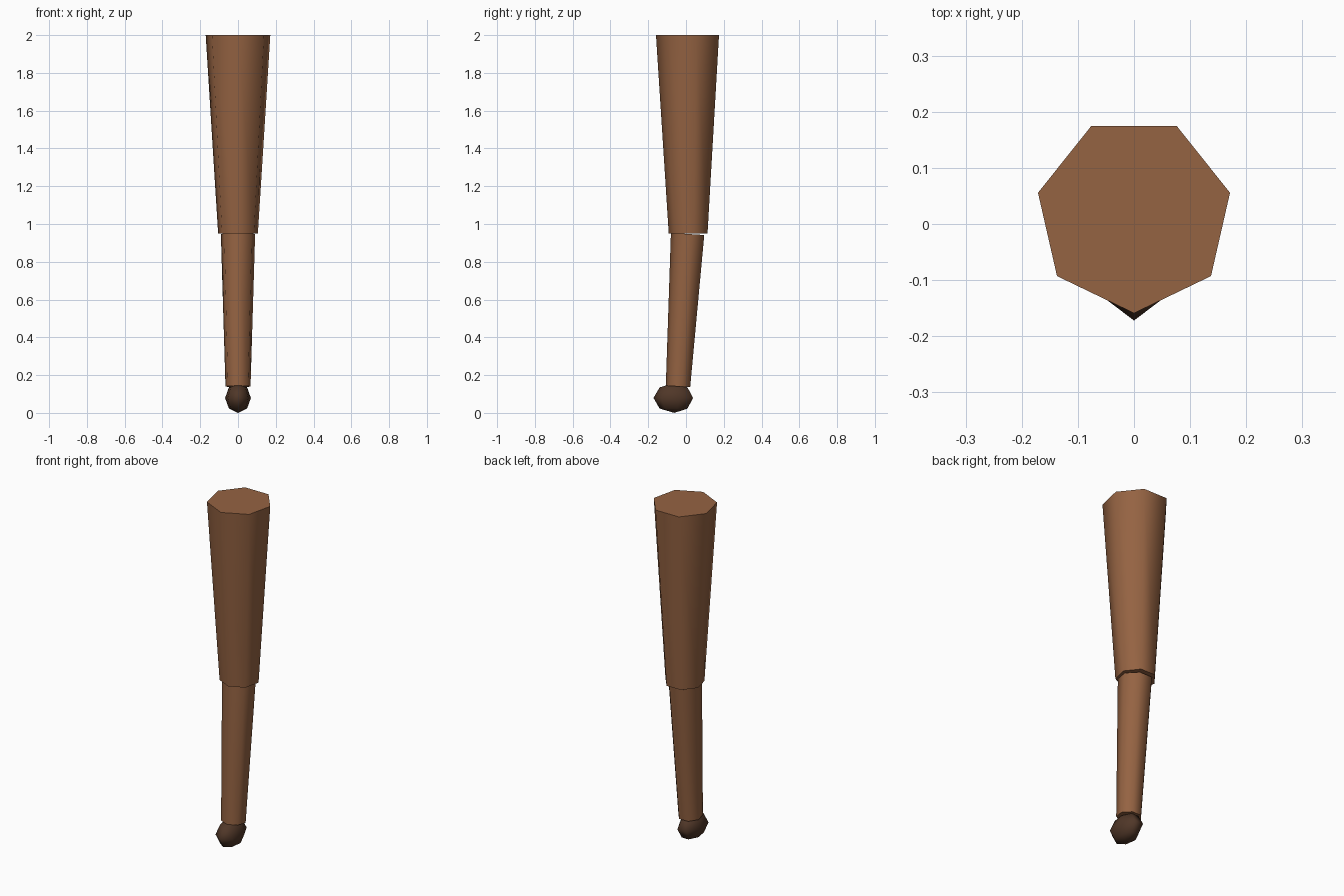
import bpy
import math
from mathutils import Vector

if "Cube" in bpy.data.objects:
    bpy.data.objects.remove(bpy.data.objects["Cube"])

SIDES = 7


def material(name, color):
    mat = bpy.data.materials.new(name)
    mat.diffuse_color = (*color, 1)
    mat.use_nodes = True
    mat.node_tree.nodes["Principled BSDF"].inputs["Base Color"].default_value = mat.diffuse_color
    return mat


def finish(name, mat, angle):
    obj = bpy.context.object
    obj.name = name
    obj.data.materials.append(mat)
    bpy.ops.object.shade_smooth_by_angle(angle=math.radians(angle))
    return obj


def limb(name, bottom, top, r_bottom, r_top, mat):
    """Tapered seven-sided limb between two points, one corner facing front."""
    a, b = Vector(bottom), Vector(top)
    axis = b - a
    lean = math.atan2(axis.y, axis.z)
    bpy.ops.mesh.primitive_cone_add(
        vertices=SIDES, radius1=r_bottom, radius2=r_top, depth=axis.length,
        location=(a + b) / 2, rotation=(lean, 0, math.pi))
    return finish(name, mat, 60)


skin = material("brown", (0.30, 0.125, 0.055))
dark = material("dark_brown", (0.08, 0.038, 0.021))

# Thigh and leaning shin
limb("upper_leg", (0, 0.0166, 0.95), (0, 0.0166, 2.0), 0.108, 0.1755, skin)
limb("lower_leg", (0, -0.039, 0.14), (0, 0.013, 0.947), 0.068, 0.093, skin)

# Foot: squashed low-poly ball pointing forward
bpy.ops.mesh.primitive_uv_sphere_add(
    segments=SIDES, ring_count=4, radius=1,
    location=(0, -0.062, 0.079), rotation=(0, 0, math.pi))
bpy.context.object.scale = (0.07, 0.11, 0.079)
finish("foot", dark, 180)
